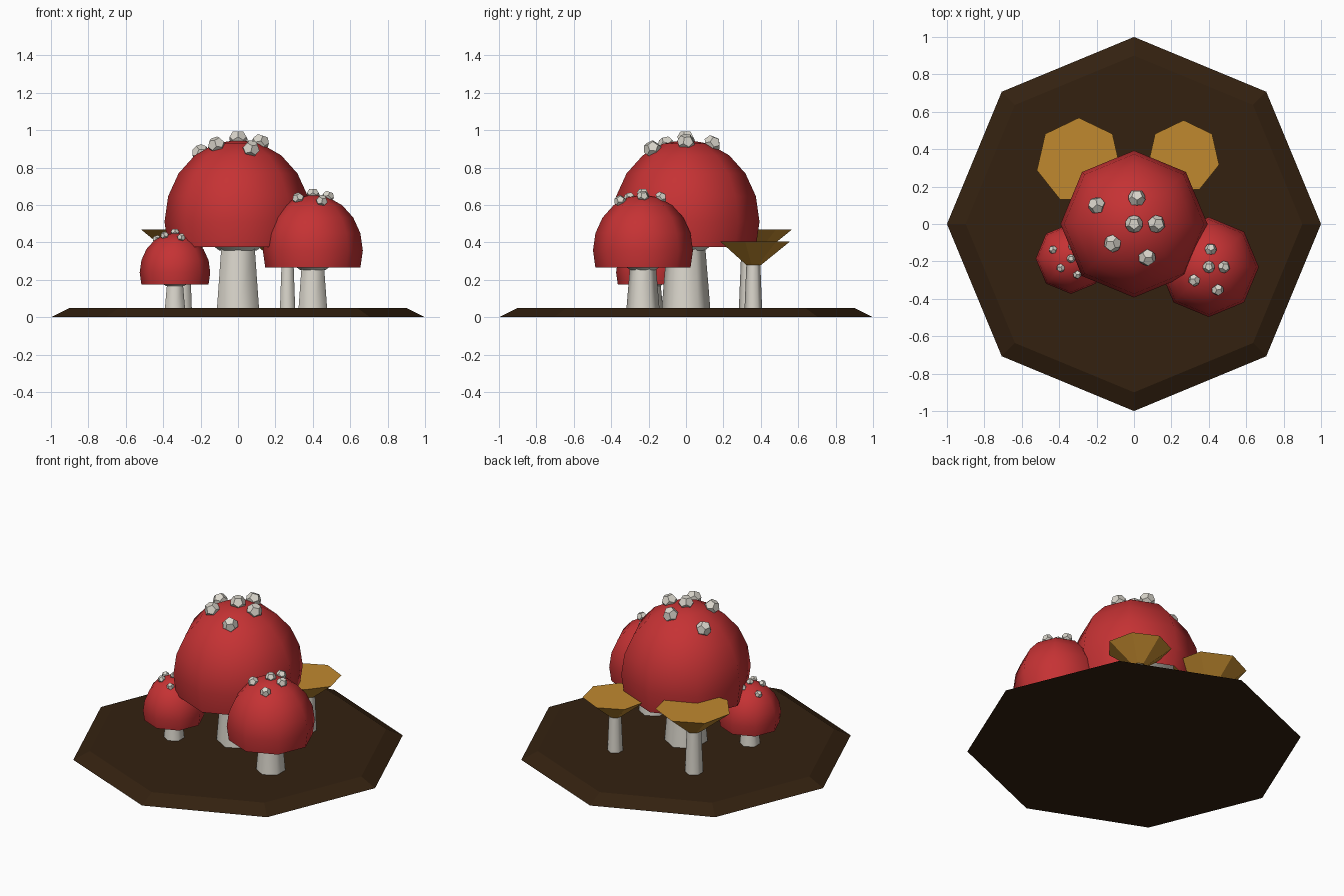
import bpy, bmesh, math
from mathutils import Vector

if "Cube" in bpy.data.objects:
    bpy.data.objects.remove(bpy.data.objects["Cube"])


def material(name, rgb):
    m = bpy.data.materials.new(name)
    m.diffuse_color = (*rgb, 1)
    m.use_nodes = True
    m.node_tree.nodes["Principled BSDF"].inputs["Base Color"].default_value = m.diffuse_color
    return m


SOIL = material("dark_soil", (0.033, 0.015, 0.005))
RED = material("cap_red", (0.56, 0.032, 0.034))
CREAM = material("stem_cream", (0.70, 0.67, 0.60))
GOLD = material("golden", (0.53, 0.25, 0.028))


def finish(bm, name, mat, smooth=None):
    me = bpy.data.meshes.new(name)
    bm.to_mesh(me)
    bm.free()
    ob = bpy.data.objects.new(name, me)
    bpy.context.collection.objects.link(ob)
    me.materials.append(mat)
    if smooth:
        bpy.ops.object.select_all(action='DESELECT')
        ob.select_set(True)
        bpy.context.view_layer.objects.active = ob
        bpy.ops.object.shade_smooth_by_angle(angle=math.radians(smooth))
    return ob


def lathe(name, profile, sides, mat, at=(0, 0), smooth=None, bottom=True, top=True):
    """Revolve (radius, z) points, listed upward, with a corner on +y."""
    bm = bmesh.new()
    rings = []
    for r, z in profile:
        n = 1 if r < 1e-6 else sides
        rings.append([bm.verts.new((at[0] + r * math.sin(-math.tau * i / sides),
                                    at[1] + r * math.cos(math.tau * i / sides), z))
                      for i in range(n)])
    for a, b in zip(rings, rings[1:]):
        for i in range(sides):
            j = (i + 1) % sides
            if len(b) == 1:
                bm.faces.new((a[i], a[j], b[0]))
            else:
                bm.faces.new((a[i], a[j], b[j], b[i]))
    if bottom:
        bm.faces.new(rings[0][::-1])
    if top and len(rings[-1]) > 1:
        bm.faces.new(rings[-1])
    return finish(bm, name, mat, smooth)


def spots(name, centre, s, places, cap_mid):
    """Dodecahedral warts, each with a pentagon facing outward."""
    phi = (1 + math.sqrt(5)) / 2
    pts = [Vector((x, y, z)) for x in (-1, 1) for y in (-1, 1) for z in (-1, 1)]
    for a in (-1 / phi, 1 / phi):
        for b in (-phi, phi):
            pts += [Vector((0, a, b)), Vector((a, b, 0)), Vector((b, 0, a))]
    # turn one pentagon to face up
    face = Vector((0, phi, 1)) if abs(sum(
        1 for p in pts if p.dot(Vector((0, phi, 1)).normalized()) > 1.37) - 5) < 1 else Vector((0, 1, phi))
    up = face.rotation_difference(Vector((0, 0, 1)))
    bm = bmesh.new()
    for x, y in places:
        x, y = x * s, y * s
        q = math.hypot(x, y) / (CAP_R * s)
        z = cap_mid + CAP_H * s * math.sqrt(1 - q * q) + 0.006 * s
        normal = Vector((x / CAP_R ** 2, y / CAP_R ** 2, (z - cap_mid) / CAP_H ** 2))
        tilt = Vector((0, 0, 1)).rotation_difference(normal)
        c = Vector((centre[0] + x, centre[1] + y, z))
        vs = [bm.verts.new(c + tilt @ (up @ p) * (0.048 * s / math.sqrt(3))) for p in pts]
        bmesh.ops.convex_hull(bm, input=vs)
    bmesh.ops.dissolve_limit(bm, angle_limit=0.02, verts=bm.verts[:], edges=bm.edges[:])
    bmesh.ops.recalc_face_normals(bm, faces=bm.faces[:])
    finish(bm, name, CREAM)


CAP_R, CAP_H = 0.393, 0.439
SPOTS = [(0, 0), (0.12, 0), (-0.115, -0.105), (0.07, -0.18), (0.015, 0.14), (-0.2, 0.1)]


def red_mushroom(name, at, s, rim, n_spots):
    mid = rim + CAP_H * s * 0.309
    # stem
    lathe(name + "_stem", [(0.13 * s, 0.045), (0.103 * s, rim)], 6, CREAM, at, 65)
    # gills flaring up into the cap
    lathe(name + "_gills", [(0.10 * s, rim - 0.018 * s), (0.13 * s, rim + 0.004 * s),
                            (0.36 * s, rim + 0.15 * s)], 8, CREAM, at, 40, False, False)
    # domed cap, open below
    prof = []
    for k in range(6, -1, -1):
        t = math.radians(18 * k)
        prof.append((CAP_R * s * math.sin(t), mid + CAP_H * s * math.cos(t)))
    lathe(name + "_cap", prof, 8, RED, at, 65, False)
    spots(name + "_spots", at, s, SPOTS[:n_spots], mid)


def gold_mushroom(name, at, s, z0, z1):
    # thin stem and flat-topped funnel cap
    lathe(name + "_stem", [(0.047 * s, 0.045), (0.037 * s, z0 + 0.01)], 6, CREAM, at, 65)
    lathe(name + "_funnel", [(0.042 * s, z0), (0.195 * s, z1)], 7, GOLD, at)


# octagonal soil base
lathe("soil_base", [(1, 0), (0.9, 0.05)], 8, SOIL)

red_mushroom("large_mushroom", (0, 0), 1.0, 0.375, 6)
red_mushroom("medium_mushroom", (0.4, -0.23), 0.68, 0.265, 5)
red_mushroom("small_mushroom", (-0.337, -0.185), 0.48, 0.175, 6)

gold_mushroom("right_golden_mushroom", (0.265, 0.36), 1.0, 0.28, 0.404)
gold_mushroom("left_golden_mushroom", (-0.295, 0.338), 1.18, 0.325, 0.47)
